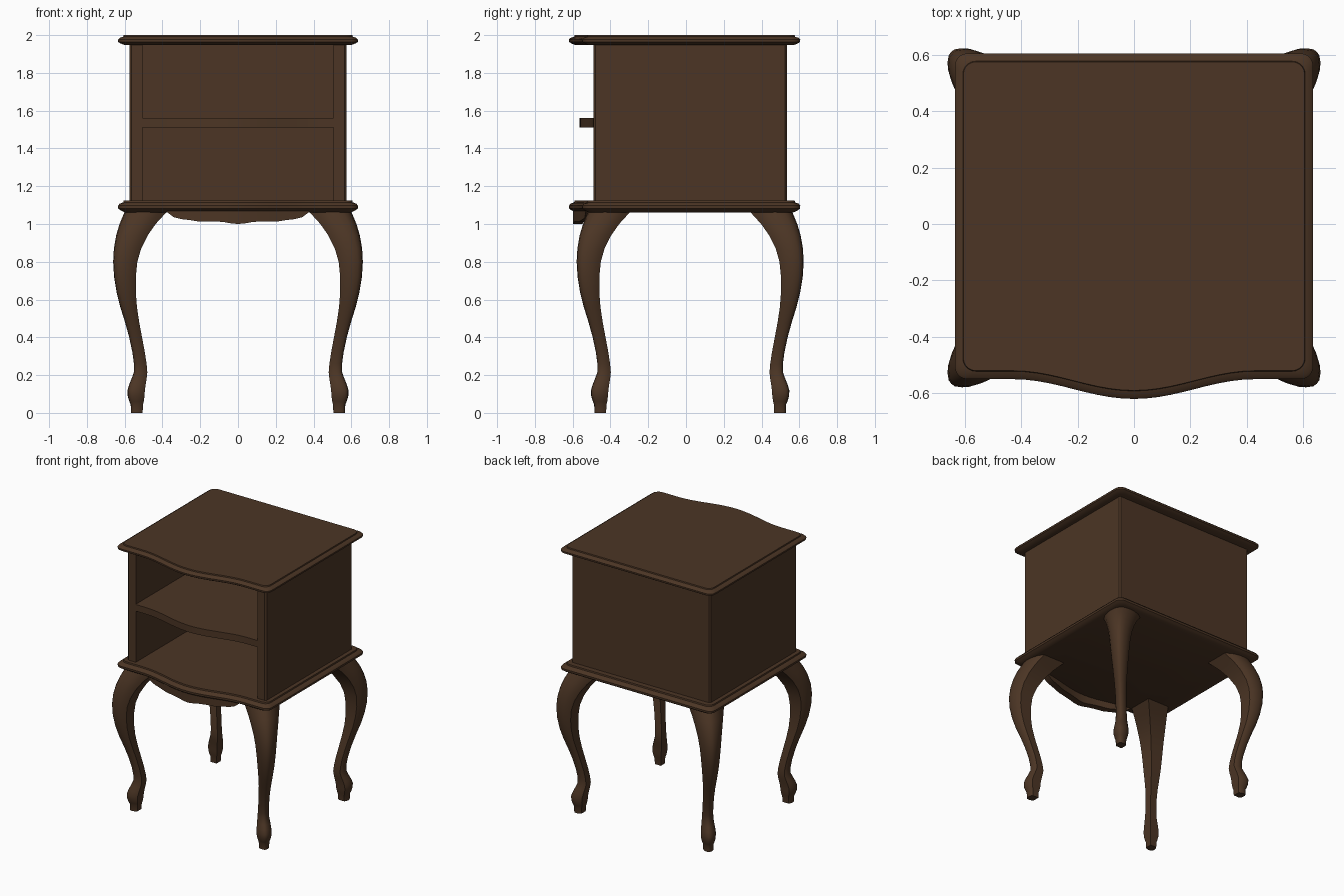
import bpy, bmesh, math

if "Cube" in bpy.data.objects:
    bpy.data.objects.remove(bpy.data.objects["Cube"])

wood = bpy.data.materials.new("dark walnut")
wood.diffuse_color = (0.072, 0.036, 0.018, 1)
wood.use_nodes = True
wood.node_tree.nodes["Principled BSDF"].inputs["Base Color"].default_value = wood.diffuse_color


def make(name, bm, angle=35):
    bmesh.ops.recalc_face_normals(bm, faces=bm.faces)
    me = bpy.data.meshes.new(name)
    bm.to_mesh(me)
    bm.free()
    me.materials.append(wood)
    ob = bpy.data.objects.new(name, me)
    bpy.context.collection.objects.link(ob)
    bpy.context.view_layer.objects.active = ob
    ob.select_set(True)
    bpy.ops.object.shade_smooth_by_angle(angle=math.radians(angle))
    ob.select_set(False)
    return ob


def loft(name, rings, angle=35):
    """Skin a list of equal-length closed rings and cap both ends."""
    bm = bmesh.new()
    vs = [[bm.verts.new(p) for p in r] for r in rings]
    n = len(vs[0])
    for a, b in zip(vs, vs[1:]):
        for i in range(n):
            j = (i + 1) % n
            bm.faces.new((a[i], a[j], b[j], b[i]))
    bm.faces.new(vs[0])
    bm.faces.new(vs[-1])
    return make(name, bm, angle)


def prism(name, pts, z0, z1):
    return loft(name, [[(x, y, z) for x, y in pts] for z in (z0, z1)])


def bow(x, w=0.43, depth=0.07):
    return depth * 0.5 * (1 + math.cos(math.pi * x / w)) if abs(x) < w else 0


def board_outline(d):
    """Rounded rectangle with a bowed front, inset by d."""
    hx, yb, yf, r = 0.635 - d, 0.605 - d, -0.55 + d, 0.045
    pts = []
    for cx, cy, a0 in ((hx - r, yb - r, 0), (r - hx, yb - r, 90),
                       (r - hx, yf + r, 180), (hx - r, yf + r, 270)):
        if a0 == 270:
            pts += [(x, yf - bow(x)) for x in (-0.43 + 0.86 * i / 20 for i in range(21))]
        for k in range(6):
            a = math.radians(a0 + 18 * k)
            pts.append((cx + r * math.cos(a), cy + r * math.sin(a)))
    return pts


# Moulded top and bottom boards
profile = [(0, 0.035), (0.18, 0.012), (0.32, 0.001), (0.55, 0),
           (0.72, 0.008), (0.84, 0.028), (1, 0.03)]
for name, z0, z1 in (("top_board", 1.947, 2.0), ("bottom_board", 1.062, 1.125)):
    loft(name, [[(x, y, z0 + t * (z1 - z0)) for x, y in board_outline(d)]
                for t, d in profile])

# Cabinet carcass: U-shaped wall, open at the front
c = 0.01
half = [(0.505, 0.47), (0.505, -0.49), (0.575 - c, -0.49), (0.575, -0.49 + c),
        (0.575, 0.535 - c), (0.575 - c, 0.535)]
prism("carcass", half + [(-x, y) for x, y in reversed(half)], 1.12, 1.955)

# Middle shelf with bowed front edge
front = [(x, -0.493 - bow(x)) for x in (-0.506 + 1.012 * i / 26 for i in range(27))]
prism("middle_shelf", front + [(0.506, 0.475), (-0.506, 0.475)], 1.51, 1.56)

# Scalloped apron following the bow
edge = [(0, 1.0), (0.04, 1.004), (0.08, 1.011), (0.13, 1.014), (0.2, 1.012),
        (0.25, 1.02), (0.3, 1.026), (0.34, 1.036), (0.375, 1.062)]
edge = [(-x, z) for x, z in edge[:0:-1]] + edge
rings = []
for x, z in edge:
    y = -0.528 - bow(x)
    rings.append([(x, y, z), (x, y, 1.068), (x, y + 0.05, 1.068), (x, y + 0.05, z)])
loft("apron", rings, 40)

# Cabriole legs: (height, inner, outer) limits, and a square section with soft outer corner
stations = [(0, .505, .567), (.045, .503, .568), (.06, .499, .575), (.09, .495, .584),
            (.12, .493, .585), (.15, .489, .576), (.18, .484, .564), (.215, .480, .551),
            (.26, .484, .551), (.32, .493, .559), (.4, .508, .576), (.48, .523, .598),
            (.56, .535, .623), (.64, .541, .643), (.72, .541, .656), (.8, .533, .661),
            (.87, .513, .657), (.94, .478, .645), (1.0, .436, .627), (1.07, .372, .598)]
side = [(0.8, 0), (0.92, 0.18), (0.985, 0.4), (1, 0.6), (0.97, 0.8), (0.9, 0.9)]
section = [(0, 0)] + side + [(v, u) for u, v in reversed(side[:-1])]
for sy, fb in ((-1, "front"), (1, "back")):
    for sx, lr in ((-1, "left"), (1, "right")):
        loft(f"{fb}_{lr}_leg",
             [[(sx * (a + u * (b - a)), 0.022 + sy * (a - 0.06 + v * (b - a)), z)
               for u, v in section] for z, a, b in stations], 45)
